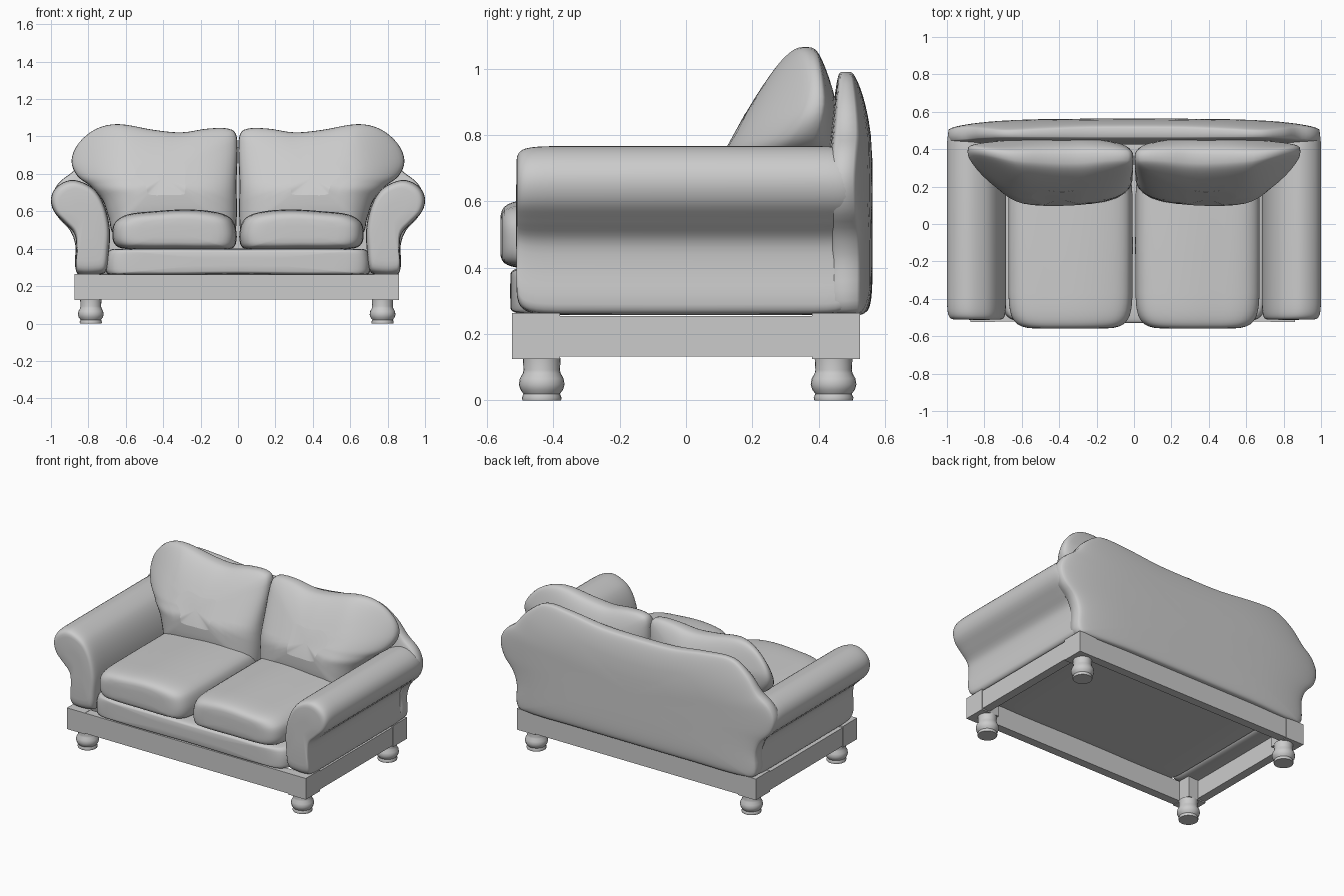
import bpy, bmesh, math
from mathutils import Vector

if "Cube" in bpy.data.objects:
    bpy.data.objects.remove(bpy.data.objects["Cube"])


def finish(name, bm, angle=None):
    bmesh.ops.recalc_face_normals(bm, faces=bm.faces)
    me = bpy.data.meshes.new(name)
    bm.to_mesh(me)
    bm.free()
    ob = bpy.data.objects.new(name, me)
    bpy.context.collection.objects.link(ob)
    if angle:
        bpy.ops.object.select_all(action='DESELECT')
        ob.select_set(True)
        bpy.context.view_layer.objects.active = ob
        bpy.ops.object.shade_smooth_by_angle(angle=math.radians(angle))
    return ob


def spline(pts, n=4):
    """Closed smooth curve through the points."""
    out, k = [], len(pts)
    for i in range(k):
        a, b, c, d = (Vector(pts[(i + j) % k]) for j in (-1, 0, 1, 2))
        m0, m1 = (c - a), (d - b)
        length = (c - b).length
        m0 = m0.normalized() * length
        m1 = m1.normalized() * length
        for s in range(n):
            t = s / n
            out.append(b * (2*t**3 - 3*t**2 + 1) + m0 * (t**3 - 2*t**2 + t)
                       + c * (3*t**2 - 2*t**3) + m1 * (t**3 - t**2))
    return out


def padded(name, outline, centre, front, back, n, side=1, steps=22):
    """Upholstered form: x-z outline swept in y with superellipse rounding."""
    bm = bmesh.new()
    curve, c = spline(outline), Vector(centre)

    def vert(p, d):
        f, b = front(p.x, p.y), back(p.x, p.y)
        return bm.verts.new((side * p.x, (f + b) / 2 + d * (b - f) / 2, p.y))

    rings = []
    for i in range(1, steps):
        t = math.pi * (i / steps - 0.5)
        s = math.cos(t) ** (2 / n)
        d = math.copysign(abs(math.sin(t)) ** (2 / n), t)
        rings.append([vert(c + (p - c) * s, d) for p in curve])
    for ends, d in ((rings[0], -1), (rings[-1], 1)):
        inner = [vert(c + (p - c) * 0.3, d) for p in curve]
        pole = vert(c, d)
        for i in range(len(curve)):
            j = (i + 1) % len(curve)
            bm.faces.new((ends[i], ends[j], inner[j], inner[i]))
            bm.faces.new((inner[i], inner[j], pole))
    for a, b in zip(rings, rings[1:]):
        for i in range(len(a)):
            j = (i + 1) % len(a)
            bm.faces.new((a[i], a[j], b[j], b[i]))
    return finish(name, bm, 60)


def box(name, x0, x1, y0, y1, z0, z1):
    bm = bmesh.new()
    bmesh.ops.create_cube(bm, size=1)
    for v in bm.verts:
        v.co = ((x0 + x1) / 2 + v.co.x * (x1 - x0), (y0 + y1) / 2 + v.co.y * (y1 - y0),
                (z0 + z1) / 2 + v.co.z * (z1 - z0))
    return finish(name, bm)


def lathe(name, profile, x, y, seg=24):
    bm = bmesh.new()
    rings = [[bm.verts.new((x + r * math.cos(2 * math.pi * i / seg),
                            y + r * math.sin(2 * math.pi * i / seg), z)) for i in range(seg)]
             for r, z in profile]
    for a, b in zip(rings, rings[1:]):
        for i in range(seg):
            j = (i + 1) % seg
            bm.faces.new((a[i], a[j], b[j], b[i]))
    bm.faces.new(rings[0])
    bm.faces.new(rings[-1])
    return finish(name, bm, 40)


def const(v):
    return lambda x, z: v


# Wooden frame: corner blocks, rails and turned legs
OX, FX, FY, Z0, Z1 = -0.007, 0.867, 0.525, 0.125, 0.264
LEG = [(0.058, 0), (0.06, 0.008), (0.055, 0.02), (0.064, 0.032), (0.069, 0.048),
       (0.066, 0.066), (0.057, 0.082), (0.055, 0.092), (0.057, 0.128)]
for sx in (-1, 1):
    for sy in (-1, 1):
        xs = sorted((OX + sx * FX, OX + sx * (FX - 0.13)))
        ys = sorted((sy * FY, sy * (FY - 0.145)))
        box("frame_corner_block", *xs, *ys, Z0, Z1)
        lathe("turned_leg", LEG, OX + sx * 0.78, 0.005 + sy * 0.44)
    xs = sorted((OX + sx * (FX - 0.004), OX + sx * (FX - 0.06)))
    box("side_rail", *xs, -0.39, 0.39, Z0 + 0.008, Z1 - 0.01)
    ys = sorted((sx * (FY - 0.004), sx * (FY - 0.06)))
    box("long_rail", OX - 0.75, OX + 0.75, *ys, Z0 + 0.004, Z1 - 0.002)

# Seat base
padded("seat_base", [(-0.69, 0.262), (0, 0.262), (0.69, 0.262), (0.708, 0.29), (0.7, 0.375),
                     (0.67, 0.398), (0, 0.4), (-0.67, 0.398), (-0.7, 0.375), (-0.708, 0.29)],
       (0, 0.33), const(-0.53), const(0.47), 12)

# Back panel with humped top and flared sides
half = [(0.45, 0.262), (0.84, 0.262), (0.87, 0.3), (0.87, 0.42), (0.9, 0.5), (0.97, 0.58),
        (0.995, 0.67), (0.96, 0.75), (0.88, 0.815), (0.8, 0.91), (0.68, 0.985), (0.5, 0.98),
        (0.25, 0.95)]
back_outline = [(0, 0.262)] + half + [(0, 0.945)] + [(-x, z) for x, z in reversed(half)]


def back_rear(x, z):
    return 0.563 - 0.04 * abs(x) ** 4 - 0.05 * max(0, (z - 0.7) / 0.3) ** 2


padded("back_panel", back_outline, (0, 0.6),
       lambda x, z: 0.425 + 0.03 * max(0, (z - 0.7) / 0.3), back_rear, 7)

# Arms and cushions, one of each per side
ARM = [(0.74, 0.262), (0.85, 0.262), (0.868, 0.29), (0.864, 0.4), (0.875, 0.48), (0.93, 0.54),
       (0.985, 0.6), (1.0, 0.67), (0.97, 0.73), (0.9, 0.766), (0.83, 0.755), (0.76, 0.71),
       (0.71, 0.62), (0.685, 0.5), (0.69, 0.38), (0.705, 0.28)]
SEAT = [(0.04, 0.398), (0.33, 0.395), (0.61, 0.4), (0.66, 0.425), (0.672, 0.49), (0.655, 0.545),
        (0.59, 0.583), (0.45, 0.6), (0.28, 0.61), (0.13, 0.598), (0.04, 0.565), (0.01, 0.5),
        (0.012, 0.425)]
CUSHION = [(0.03, 0.48), (0.35, 0.47), (0.66, 0.48), (0.69, 0.56), (0.725, 0.66), (0.79, 0.735),
           (0.86, 0.79), (0.89, 0.87), (0.855, 0.96), (0.76, 1.04), (0.64, 1.066), (0.45, 1.035),
           (0.3, 1.022), (0.15, 1.043), (0.03, 1.035), (0.004, 0.98), (0.008, 0.75), (0.008, 0.54)]


def cushion_front(x, z):
    lean = 0.09 + 0.05 * (z - 0.55) + 0.5 * max(0, z - 0.72)
    return lean + 0.9 * max(0, x - 0.6) ** 1.5 + 0.07 * max(0, 0.4 - x) ** 1.2


for side, label in ((-1, "left"), (1, "right")):
    padded(label + "_arm", ARM, (0.82, 0.58), const(-0.512), const(0.51), 14, side)
    padded(label + "_seat_cushion", SEAT, (0.34, 0.49), const(-0.56), const(0.33), 7, side)
    padded(label + "_back_cushion", CUSHION, (0.4, 0.78), cushion_front,
           lambda x, z: 0.455 - 0.03 * max(0, z - 0.9) / 0.16, 3.2, side)
